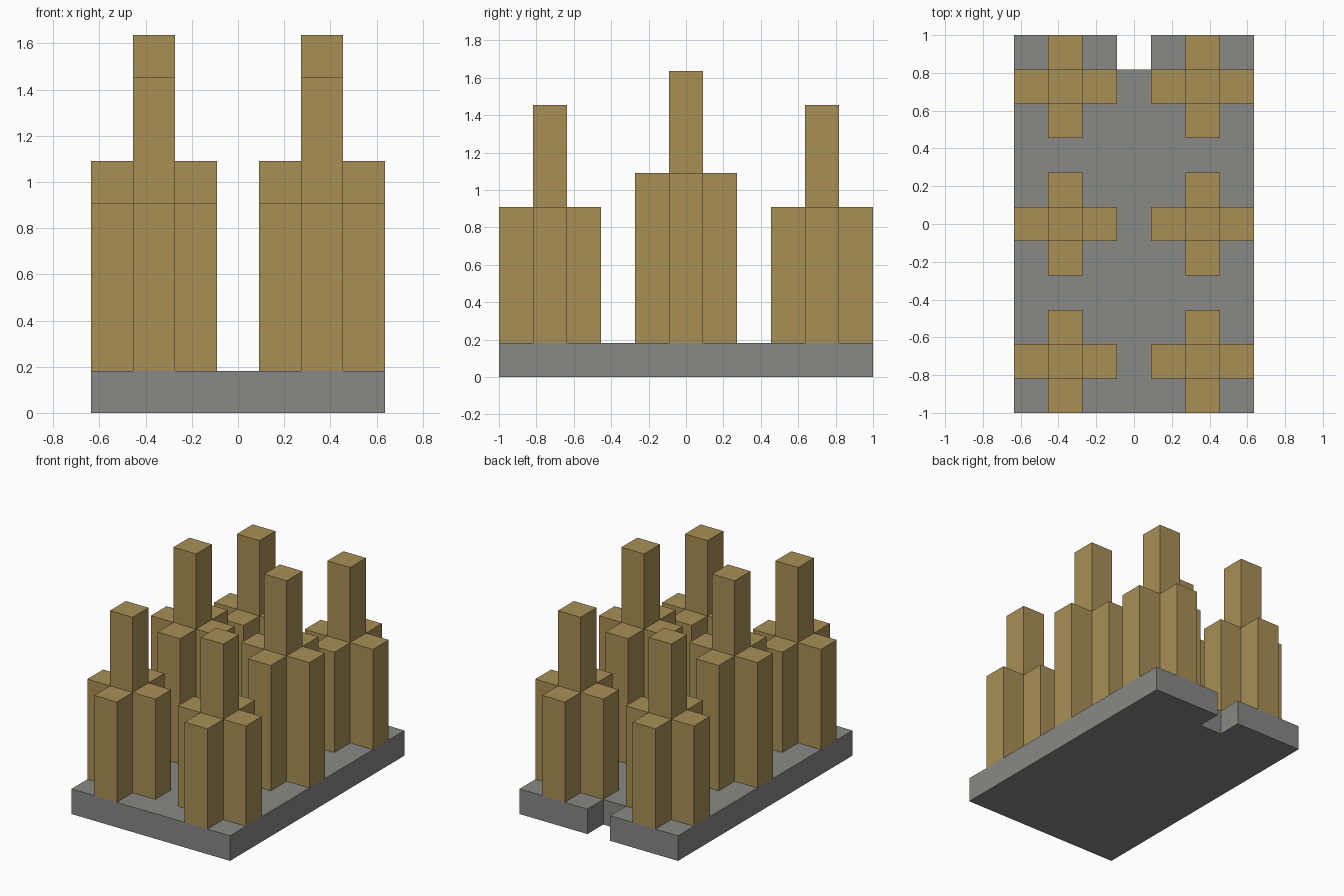
import bpy
import bmesh

U = 2 / 11  # one block unit; all parts sit on this grid

default = bpy.data.objects.get("Cube")
if default:
    bpy.data.objects.remove(default, do_unlink=True)


def make_material(name, colour):
    mat = bpy.data.materials.new(name)
    mat.use_nodes = True
    mat.diffuse_color = colour
    mat.node_tree.nodes["Principled BSDF"].inputs["Base Color"].default_value = colour
    return mat


def raise_faces(bm, faces, height):
    """Extrude faces straight up and return the new top faces."""
    geom = bmesh.ops.extrude_face_region(bm, geom=faces)["geom"]
    verts = [g for g in geom if isinstance(g, bmesh.types.BMVert)]
    bmesh.ops.translate(bm, verts=verts, vec=(0, 0, height * U))
    bmesh.ops.delete(bm, geom=[f for f in faces if f.is_valid], context='FACES_ONLY')
    return [g for g in geom if isinstance(g, bmesh.types.BMFace)]


def finish(bm, name, mat, location=(0, 0, 0)):
    bmesh.ops.recalc_face_normals(bm, faces=bm.faces[:])
    mesh = bpy.data.meshes.new(name)
    bm.to_mesh(mesh)
    bm.free()
    mesh.materials.append(mat)
    obj = bpy.data.objects.new(name, mesh)
    obj.location = location
    bpy.context.collection.objects.link(obj)


grey = make_material("stone grey", (0.246, 0.246, 0.242, 1))
gold = make_material("dull gold", (0.392, 0.275, 0.093, 1))

# Base slab with a square notch in the middle of the back edge
bm = bmesh.new()
half = [(0.5, 4.5), (0.5, 5.5), (3.5, 5.5), (3.5, -5.5)]
outline = half + [(-x, y) for x, y in reversed(half)]
bottom = bm.faces.new([bm.verts.new((x * U, y * U, 0)) for x, y in outline])
top = bmesh.ops.duplicate(bm, geom=[bottom])["geom"]
raise_faces(bm, [f for f in top if isinstance(f, bmesh.types.BMFace)], 1)
bmesh.ops.remove_doubles(bm, verts=bm.verts[:], dist=0.001)
finish(bm, "base", grey)


# Cross-shaped tower: four arms around a taller square shaft
def tower(name, x, y, arm_height, shaft_rise):
    bm = bmesh.new()
    cells = []
    for cx, cy in ((0, 0), (1, 0), (-1, 0), (0, 1), (0, -1)):
        corners = ((-.5, -.5), (.5, -.5), (.5, .5), (-.5, .5))
        cells.append(bm.faces.new(
            [bm.verts.new(((cx + a) * U, (cy + b) * U, 0)) for a, b in corners]))
    bmesh.ops.remove_doubles(bm, verts=bm.verts[:], dist=0.001)
    tops = raise_faces(bm, bm.faces[:], arm_height)
    centre = min(tops, key=lambda f: f.calc_center_median().xy.length)
    raise_faces(bm, [centre], shaft_rise)
    finish(bm, name, gold, (x * U, y * U, U))


for side, x in (("left", 2), ("right", -2)):
    for row, y, arm_height in (("front", -4, 4), ("middle", 0, 5), ("back", 4, 4)):
        tower(f"{row}_{side}_tower", x, y, arm_height, 3)
